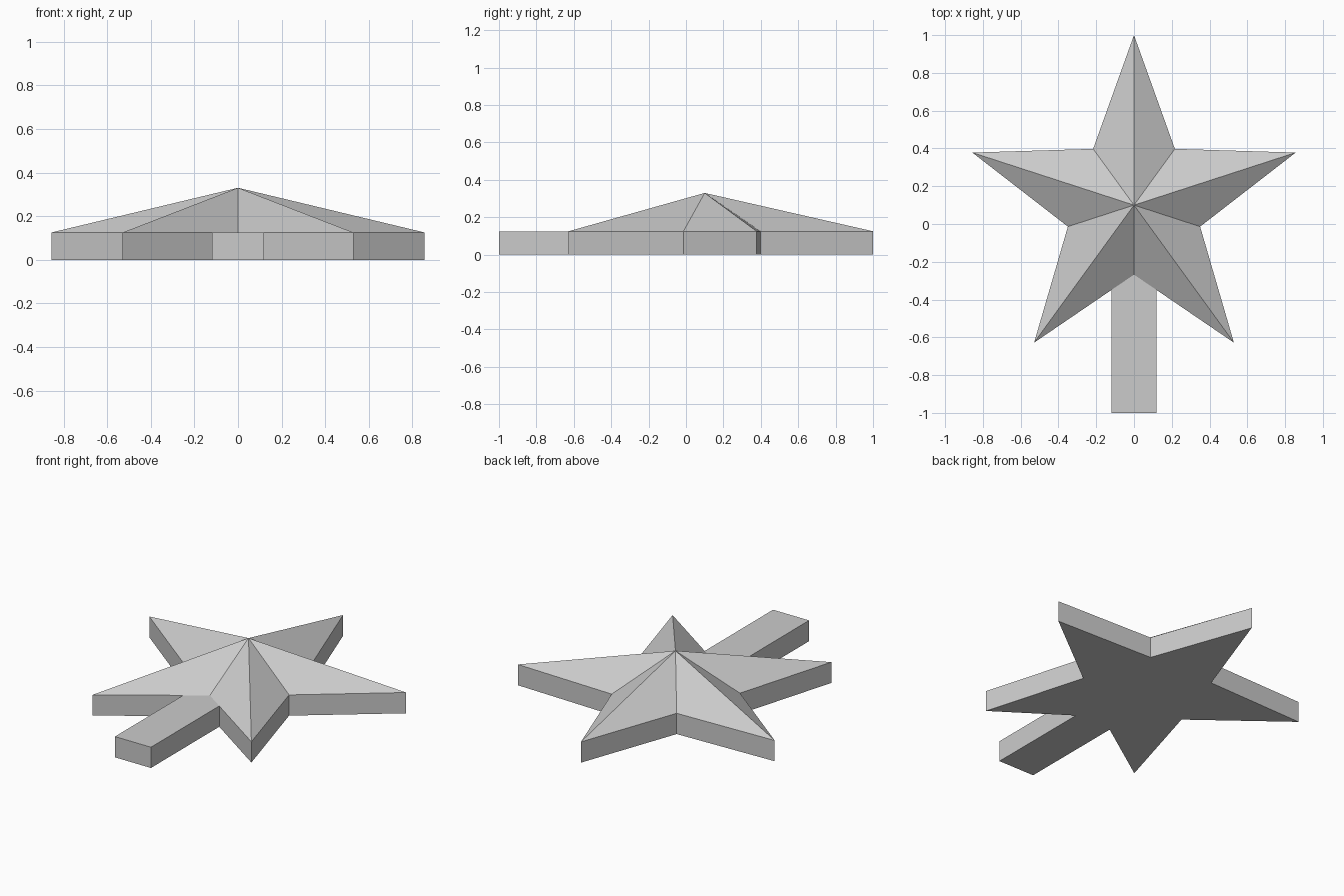
import bpy
import bmesh
from math import cos, sin, pi

if "Cube" in bpy.data.objects:
    bpy.data.objects.remove(bpy.data.objects["Cube"])

CENTER_Y = 0.1
OUTER, INNER = 0.9, 0.368
THICK, PEAK = 0.125, 0.33
STEM_HALF = 0.12

grey = bpy.data.materials.new("light grey")
grey.use_nodes = True
grey.diffuse_color = (0.6, 0.6, 0.6, 1)
grey.node_tree.nodes["Principled BSDF"].inputs["Base Color"].default_value = grey.diffuse_color


def prism(name, outline, peak=None):
    """Extrude an outline up from the floor, capped flat or by a pyramid fan."""
    bm = bmesh.new()
    low = [bm.verts.new((x, y, 0)) for x, y in outline]
    high = [bm.verts.new((x, y, THICK)) for x, y in outline]
    count = len(outline)
    bm.faces.new(low)
    tip = bm.verts.new(peak) if peak else None
    for i in range(count):
        j = (i + 1) % count
        bm.faces.new((low[i], low[j], high[j], high[i]))
        if tip:
            bm.faces.new((high[i], high[j], tip))
    if not tip:
        bm.faces.new(high)
    bmesh.ops.recalc_face_normals(bm, faces=bm.faces)
    mesh = bpy.data.meshes.new(name)
    bm.to_mesh(mesh)
    bm.free()
    mesh.materials.append(grey)
    obj = bpy.data.objects.new(name, mesh)
    bpy.context.collection.objects.link(obj)
    return obj


# Five-pointed star with a faceted raised top
star = []
for i in range(10):
    radius = INNER if i % 2 else OUTER
    angle = pi / 2 + i * pi / 5
    star.append((radius * cos(angle), CENTER_Y + radius * sin(angle)))
prism("star", star, (0, CENTER_Y, PEAK))

# Flat stem whose pointed end fits the notch between the two front arms
notch, arm = star[5], star[6]
slope = (arm[1] - notch[1]) / (arm[0] - notch[0])
shoulder = notch[1] + slope * STEM_HALF
prism("stem", [(-STEM_HALF, -1), (STEM_HALF, -1), (STEM_HALF, shoulder),
               notch, (-STEM_HALF, shoulder)])
